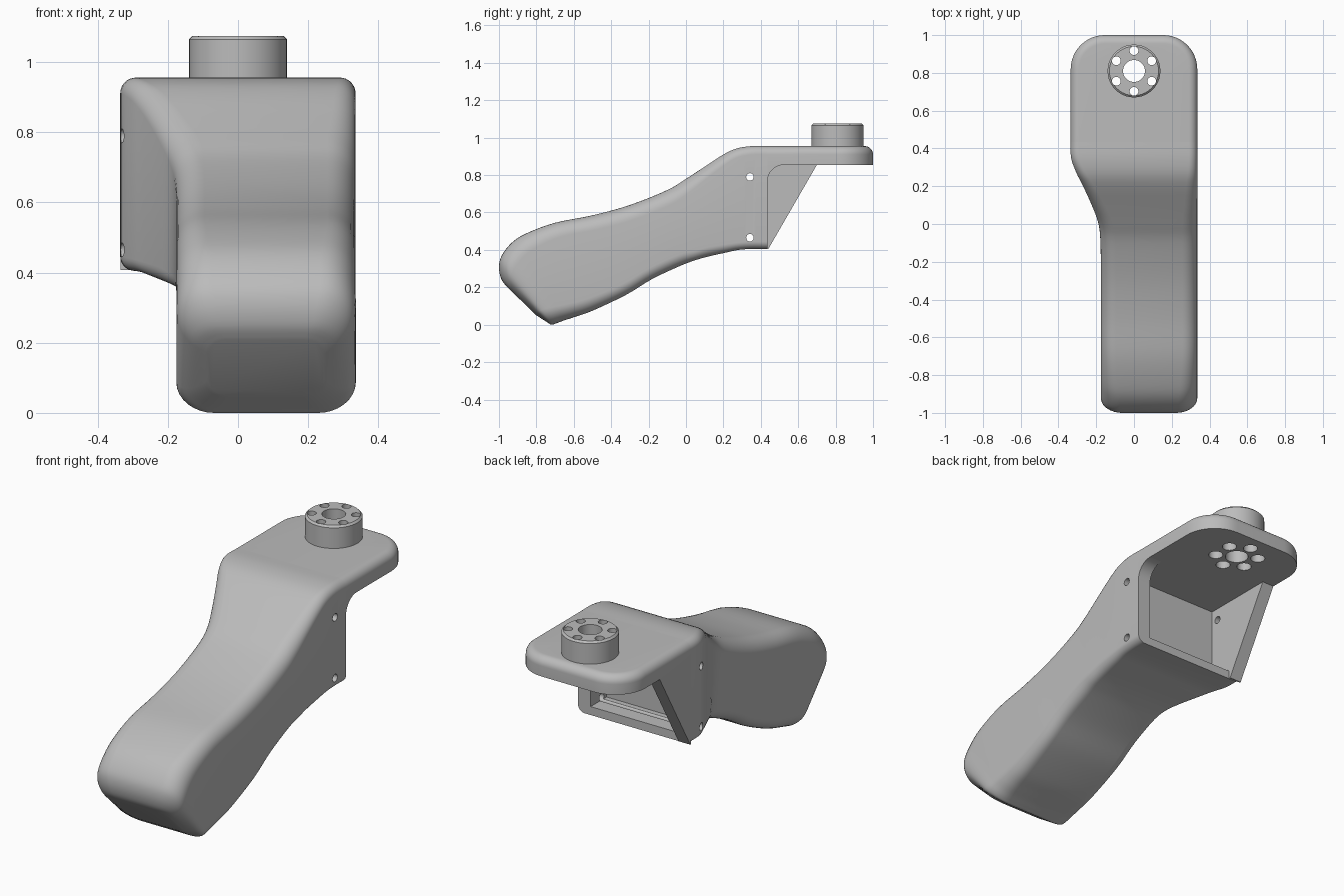
import bpy, bmesh
from math import sin, cos, pi, radians
from mathutils import Vector

cube = bpy.data.objects.get("Cube")
if cube:
    bpy.data.objects.remove(cube)

grey = bpy.data.materials.new("matte grey")
grey.use_nodes = True
GREY = (0.5, 0.5, 0.5, 1)
grey.diffuse_color = GREY
grey.node_tree.nodes["Principled BSDF"].inputs["Base Color"].default_value = GREY

HALF = 0.335           # half width of the block
BACK = 0.435           # where the block ends and the plate overhangs
FLOOR, TOP = 0.855, 0.955   # plate underside and top
HUB_Y = 0.81


def finish(name, bm, cutter=False):
    bmesh.ops.recalc_face_normals(bm, faces=bm.faces)
    mesh = bpy.data.meshes.new(name)
    bm.to_mesh(mesh)
    bm.free()
    ob = bpy.data.objects.new(name, mesh)
    bpy.context.collection.objects.link(ob)
    mesh.materials.append(grey)
    if cutter:
        ob.hide_render = True
        ob.hide_set(True)
    return ob


def loft(name, rings):
    bm = bmesh.new()
    rows = [[bm.verts.new(p) for p in ring] for ring in rings]
    n = len(rows[0])
    for a, b in zip(rows, rows[1:]):
        for i in range(n):
            j = (i + 1) % n
            bm.faces.new((a[i], a[j], b[j], b[i]))
    bm.faces.new(rows[0])
    bm.faces.new(rows[-1])
    return finish(name, bm)


def prism(name, profile, x0, x1):
    return loft(name, [[(x, y, z) for y, z in profile] for x in (x0, x1)])


def add_cylinder(bm, radius, centre, height, along_x=False):
    made = bmesh.ops.create_cone(bm, cap_ends=True, segments=40, radius1=radius,
                                 radius2=radius, depth=height)["verts"]
    for v in made:
        if along_x:
            v.co = Vector((v.co.z, v.co.x, v.co.y))
        v.co += Vector(centre)


def cut(ob, *cutters):
    for c in cutters:
        m = ob.modifiers.new(c.name, 'BOOLEAN')
        m.operation = 'DIFFERENCE'
        m.solver = 'EXACT'
        m.object = c


# Grip stations: top y, top z, bottom y, bottom z, right edge x, inset, top and bottom radius
stations = [
    (-.965, .21, -.80, .05, -.175, .09, .06, .06),
    (-.99, .25, -.745, .015, -.175, .045, .08, .08),
    (-1.0, .31, -.72, .0, -.175, .012, .1, .1),
    (-.985, .37, -.70, .005, -.175, 0, .1, .1),
    (-.93, .44, -.66, .02, -.175, 0, .1, .09),
    (-.85, .49, -.60, .04, -.175, 0, .09, .08),
    (-.70, .545, -.50, .075, -.175, 0, .08, .07),
    (-.50, .585, -.32, .16, -.175, 0, .08, .06),
    (-.30, .64, -.18, .245, -.175, 0, .08, .06),
    (-.10, .72, -.03, .315, -.178, 0, .08, .06),
    (.0, .78, .05, .345, -.19, 0, .08, .05),
    (.10, .845, .12, .365, -.225, 0, .07, .05),
    (.20, .91, .21, .385, -.27, 0, .06, .045),
    (.27, .942, .28, .40, -.305, 0, .05, .04),
    (.35, .955, .35, .405, -.333, 0, .045, .04),
    (BACK, TOP, BACK, .405, -HALF, 0, .045, .04),
]


def spline(pts, steps=4):
    out = []
    for i in range(len(pts) - 1):
        p0, p1, p2, p3 = (pts[min(max(i + k, 0), len(pts) - 1)] for k in (-1, 0, 1, 2))
        for s in range(steps):
            t = s / steps
            out.append([b + t * (c - a) / 2 + t * t * (a - 2.5 * b + 2 * c - d / 2)
                        + t ** 3 * (1.5 * (b - c) + (d - a) / 2)
                        for a, b, c, d in zip(p0, p1, p2, p3)])
    return out + [list(pts[-1])]


def section(s):
    ty, tz, by, bz, left, inset, rt, rb = s
    low, up = Vector((0, by, bz)), Vector((0, ty - by, tz - bz))
    length = up.length
    up.normalize()
    x0, x1 = left + inset, HALF - inset
    ring = []
    corners = ((x1 - rt, length - rt, rt, 0), (x0 + rt, length - rt, rt, 1),
               (x0 + rb, rb, rb, 2), (x1 - rb, rb, rb, 3))
    for cx, cv, r, quarter in corners:
        for k in range(9):
            a = (quarter + k / 8) * pi / 2
            p = low + up * (cv + r * sin(a))
            ring.append((cx + r * cos(a), p.y, max(p.z, 0)))
    return ring


grip = loft("grip_body", [section(s) for s in spline(stations)])


# Overhanging plate with round corners and a soft upper edge
def outline(inset, z):
    w, r = HALF - inset, 0.18 - inset
    ring = [(w, BACK, z)]
    for side, start in ((1, 0), (-1, 1)):
        for k in range(13):
            a = (start + k / 12) * pi / 2
            ring.append((side * (w - r) + r * cos(a), 1 - inset - r + r * sin(a), z))
    return ring + [(-w, BACK, z)]


R = 0.045
rim = [outline(R * (1 - cos(k * pi / 16)), TOP - R + R * sin(k * pi / 16)) for k in range(9)]
plate = loft("top_plate", [outline(0, FLOOR)] + rim)

# Sloping gusset on one wall, small fillet on the other
gusset = prism("gusset", [(BACK, .408), (.442, .408), (.70, FLOOR), (BACK, FLOOR)], -HALF, -.265)
fillet_profile = [(BACK, FLOOR)] + [
    (.525 - .09 * cos(k * pi / 16), .765 + .09 * sin(k * pi / 16)) for k in range(9)]
fillet = prism("wall_fillet", fillet_profile, .26, HALF)

# Round hub with a chamfered rim
bm = bmesh.new()
add_cylinder(bm, 0.14, (0, HUB_Y, (TOP + 1.075) / 2), 1.075 - TOP)
rim_edges = [e for e in bm.edges if all(v.co.z > 1.07 for v in e.verts)]
bmesh.ops.bevel(bm, geom=rim_edges, offset=0.01, segments=1, affect='EDGES')
hub = finish("hub", bm)

# Cutters: rear pocket, wall pin holes, hub bores and counterbores
pocket = prism("pocket_cutter", [(.30, .45), (.6, .45), (.6, FLOOR), (.30, FLOOR)], -.265, .26)
pocket.hide_render = True
pocket.hide_set(True)

bm = bmesh.new()
for z in (.79, .465):
    add_cylinder(bm, .02, (0, .342, z), 1, along_x=True)
pins = finish("pin_hole_cutter", bm, True)

bores, sinks = bmesh.new(), bmesh.new()
add_cylinder(bores, .058, (0, HUB_Y, 1), .5)
for k in range(6):
    a = pi / 2 + k * pi / 3
    x, y = .108 * cos(a), HUB_Y + .108 * sin(a)
    add_cylinder(bores, .023, (x, y, 1), .5)
    add_cylinder(sinks, .036, (x, y, .87), .1)
bores = finish("bore_cutter", bores, True)
sinks = finish("counterbore_cutter", sinks, True)

cut(grip, pocket, pins)
cut(plate, bores, sinks)
cut(hub, bores)

# Apply the cuts, then smooth while keeping hard edges
for ob in (grip, plate, gusset, fillet, hub):
    bpy.ops.object.select_all(action='DESELECT')
    ob.select_set(True)
    bpy.context.view_layer.objects.active = ob
    for m in list(ob.modifiers):
        bpy.ops.object.modifier_apply(modifier=m.name)
    bpy.ops.object.shade_smooth_by_angle(angle=radians(30))
for c in (pocket, pins, bores, sinks):
    bpy.data.objects.remove(c)
